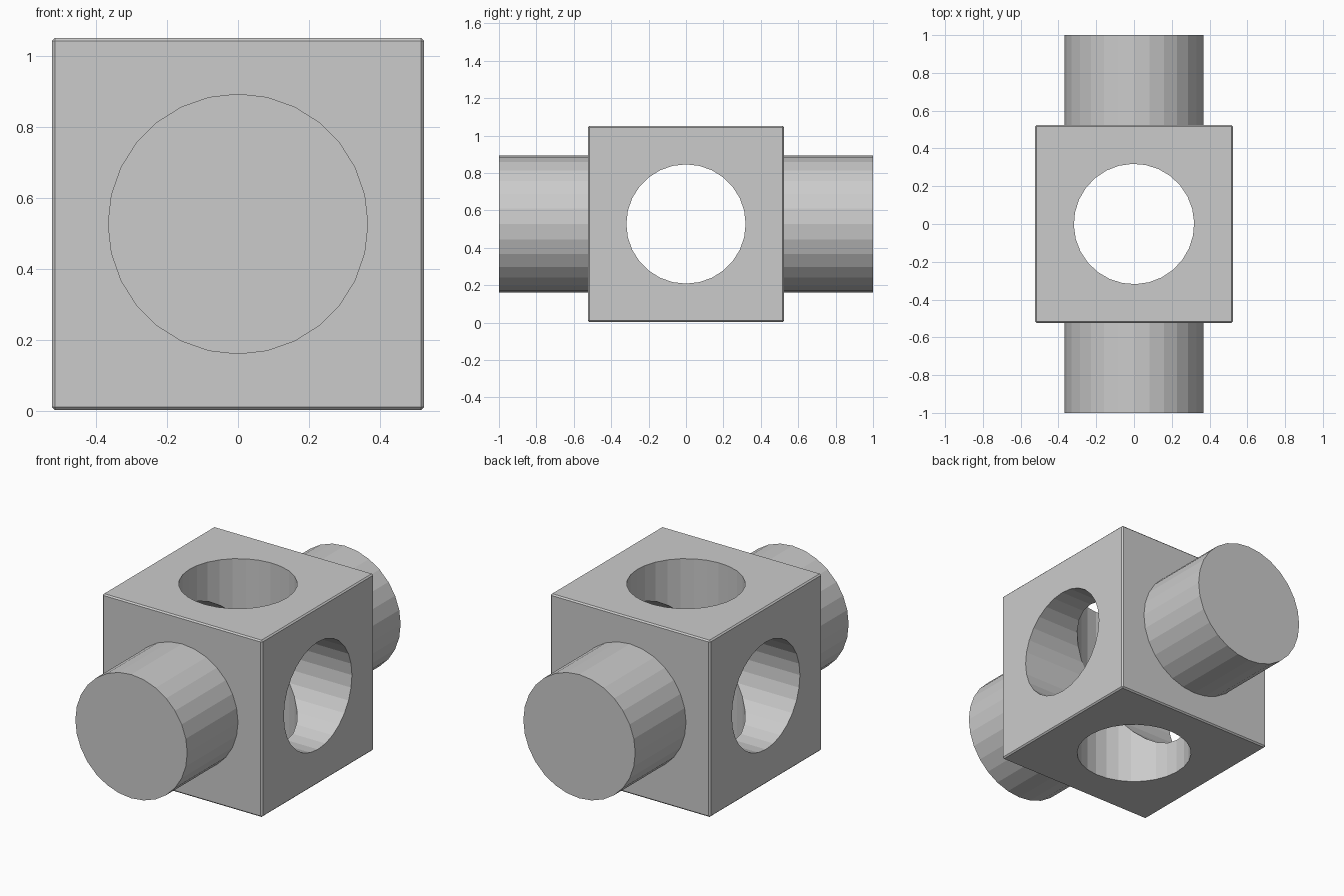
import bpy
from math import pi

if "Cube" in bpy.data.objects:
    bpy.data.objects.remove(bpy.data.objects["Cube"])

CENTRE = (0, 0, 0.527)
SIDE = 1.048


def rod(name, radius, length, rotation, sides=28):
    bpy.ops.mesh.primitive_cylinder_add(vertices=sides, radius=radius, depth=length,
                                        location=CENTRE, rotation=rotation)
    obj = bpy.context.object
    obj.name = name
    return obj


def combine(target, other, operation):
    mod = target.modifiers.new(operation.title(), 'BOOLEAN')
    mod.operation = operation
    mod.solver = 'EXACT'
    mod.object = other
    bpy.context.view_layer.objects.active = target
    bpy.ops.object.modifier_apply(modifier=mod.name)
    bpy.data.objects.remove(other, do_unlink=True)


# Cube body, with slightly softened edges
bpy.ops.mesh.primitive_cube_add(size=SIDE, location=CENTRE)
block = bpy.context.object
block.name = "pierced_block"
bevel = block.modifiers.new("Edge", 'BEVEL')
bevel.width = 0.008
bevel.segments = 1
bpy.ops.object.modifier_apply(modifier=bevel.name)

# Solid round shaft running front to back
combine(block, rod("shaft", 0.367, 2.0, (pi / 2, 0, 0)), 'UNION')

# Round holes: left to right and top to bottom
combine(block, rod("side_hole", 0.319, 3, (0, pi / 2, 0)), 'DIFFERENCE')
combine(block, rod("top_hole", 0.3185, 3, (0, 0, 0.03)), 'DIFFERENCE')
